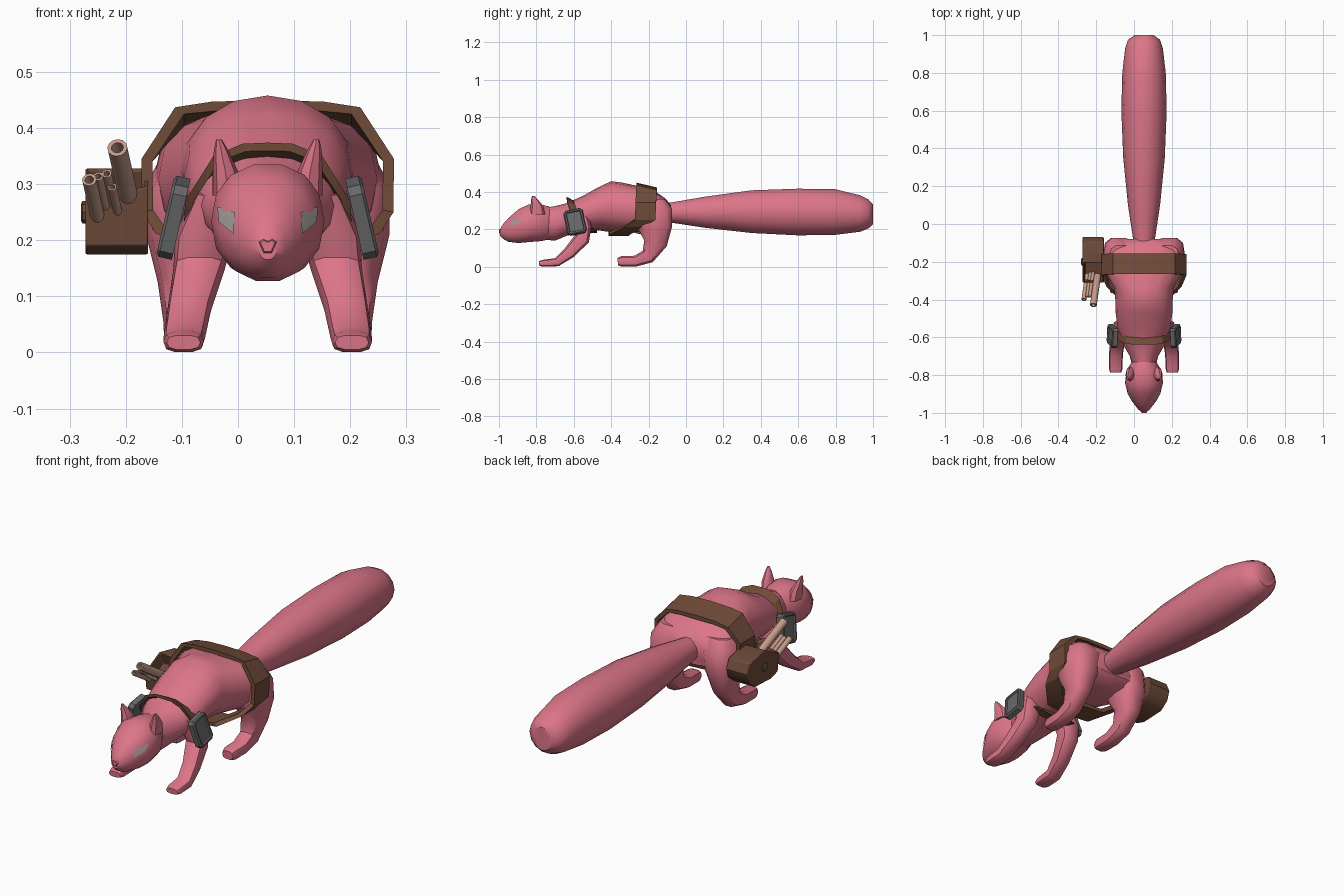
import bpy, bmesh, math
from mathutils import Vector, Matrix
from mathutils.bvhtree import BVHTree

if "Cube" in bpy.data.objects:
    bpy.data.objects.remove(bpy.data.objects["Cube"])

CX = 0.053  # the animal's own centre line; the pouch hangs off one side


def mat(name, r, g, b):
    m = bpy.data.materials.new(name)
    m.diffuse_color = (r, g, b, 1)
    m.use_nodes = True
    m.node_tree.nodes["Principled BSDF"].inputs["Base Color"].default_value = m.diffuse_color
    return m


FUR = mat("fur", 0.72, 0.18, 0.25)
LEATHER = mat("leather", 0.16, 0.07, 0.04)
WOOD = mat("wood", 0.55, 0.32, 0.25)
METAL = mat("metal", 0.14, 0.14, 0.14)
EYE = mat("eye", 0.36, 0.32, 0.32)


def finish(bm, name, material, angle=40):
    bmesh.ops.recalc_face_normals(bm, faces=bm.faces)
    me = bpy.data.meshes.new(name)
    bm.to_mesh(me)
    bm.free()
    ob = bpy.data.objects.new(name, me)
    bpy.context.collection.objects.link(ob)
    me.materials.append(material)
    bpy.ops.object.select_all(action='DESELECT')
    ob.select_set(True)
    bpy.context.view_layer.objects.active = ob
    bpy.ops.object.shade_smooth_by_angle(angle=math.radians(angle))
    return ob


def loft(name, rings, material, closed=False, angle=40):
    """Skin a list of equal-length point rings; closed joins last to first."""
    bm = bmesh.new()
    vs = [[bm.verts.new(p) for p in r] for r in rings]
    n = len(vs[0])
    pairs = list(zip(vs, vs[1:])) + ([(vs[-1], vs[0])] if closed else [])
    for a, b in pairs:
        for i in range(n):
            j = (i + 1) % n
            bm.faces.new((a[i], a[j], b[j], b[i]))
    if not closed:
        bm.faces.new(vs[0])
        bm.faces.new(vs[-1])
    return finish(bm, name, material, angle)


def oval(c, u, v, n=14, e=2.0):
    """Superellipse ring with half-axes u and v."""
    pts = []
    for i in range(n):
        a = 2 * math.pi * i / n
        ca, sa = math.cos(a), math.sin(a)
        pts.append(c + u * math.copysign(abs(ca) ** (2 / e), ca)
                   + v * math.copysign(abs(sa) ** (2 / e), sa))
    return pts


def along_y(name, rows, n=14):
    """rows: y, bottom z, top z, half width, squareness"""
    return loft(name, [oval(Vector((CX, y, (b + t) / 2)), Vector((w, 0, 0)),
                            Vector((0, 0, (t - b) / 2)), n, e)
                       for y, b, t, w, e in rows], FUR)


# Torso, hips and neck
along_y("body", [
    (-.76, .145, .315, .06, 2), (-.70, .14, .325, .075, 2), (-.64, .165, .34, .11, 2),
    (-.55, .19, .38, .14, 2.1), (-.47, .195, .425, .15, 2.1), (-.40, .185, .458, .152, 2.1),
    (-.34, .18, .45, .158, 2.2), (-.27, .185, .435, .195, 2.5), (-.18, .19, .415, .205, 2.6),
    (-.11, .20, .365, .195, 2.5), (-.08, .23, .33, .15, 2.4)], 16)

# Tail
along_y("tail", [
    (-.13, .24, .34, .05, 2), (-.08, .235, .345, .058, 2), (.1, .207, .377, .085, 2),
    (.35, .178, .412, .11, 2), (.6, .165, .421, .12, 2), (.8, .168, .418, .115, 2),
    (.93, .185, .385, .1, 2), (.975, .203, .363, .085, 2), (1.0, .225, .335, .05, 2)])

# Head
head = along_y("head", [
    (-.73, .145, .325, .065, 2), (-.775, .135, .335, .092, 2.1), (-.84, .13, .337, .101, 2.2),
    (-.895, .125, .31, .087, 2.1), (-.95, .132, .262, .055, 2), (-.98, .15, .228, .032, 2),
    (-.994, .165, .2, .016, 2)])

# Nose
nose = [(-.016, .197), (-.008, .202), (0, .198), (.008, .202), (.016, .197), (.007, .177), (-.007, .177)]
loft("nose", [[Vector((CX + x * k, y, .19 + (z - .19) * k)) for x, z in nose]
              for y, k in ((-.965, 1), (-.994, 1), (-1.0, .8))], FUR, angle=30)

tree = BVHTree.FromObject(head, bpy.context.evaluated_depsgraph_get())


def leg(name, s, rows):
    """rows: x offset, y, z, half thickness, half width; rings stay square to the path"""
    rings = []
    for i, (x, y, z, t, w) in enumerate(rows):
        a, b = rows[max(i - 1, 0)], rows[min(i + 1, len(rows) - 1)]
        d = Vector((0, b[1] - a[1], b[2] - a[2])).normalized()
        rings.append(oval(Vector((CX + s * x, y, z)), Vector((w, 0, 0)),
                          Vector((0, -d.z, d.y)) * t, 10, 2.8))
    loft(name, rings, FUR)


for s, side in ((1, "left"), (-1, "right")):
    leg("front_leg_" + side, s, [
        (.09, -.575, .29, .05, .04), (.113, -.555, .21, .052, .052), (.122, -.557, .15, .044, .046),
        (.14, -.625, .075, .034, .039), (.149, -.69, .025, .024, .037), (.15, -.765, .019, .019, .036),
        (.15, -.785, .018, .013, .03)])
    leg("hind_leg_" + side, s, [
        (.115, -.18, .36, .07, .07), (.13, -.178, .30, .108, .086), (.143, -.165, .21, .095, .074),
        (.148, -.163, .125, .064, .048), (.148, -.205, .055, .042, .038), (.148, -.27, .031, .03, .037),
        (.148, -.345, .029, .029, .035), (.148, -.365, .028, .02, .028)])

    # Ears
    loft("ear_" + side, [oval(Vector((CX + s * x, y, z)), Vector((w, 0, 0)), Vector((0, d, 0)), 8)
                         for x, y, z, w, d in ((.07, -.795, .28, .028, .042), (.076, -.797, .325, .022, .034),
                                               (.083, -.81, .36, .013, .018), (.087, -.817, .38, .005, .006))], FUR)

    # Eye patches laid on the head surface
    bm = bmesh.new()
    outline = [(.056, .248), (.086, .259), (.084, .232), (.058, .211), (.071, .238)]
    vs = []
    for x, z in outline:
        hit, nor, _, _ = tree.ray_cast(Vector((CX + s * x, -2, z)), Vector((0, 1, 0)))
        vs.append(bm.verts.new(hit + nor * .004))
    for i in range(4):
        bm.faces.new((vs[i], vs[(i + 1) % 4], vs[4]))
    finish(bm, "eye_" + side, EYE)

    # Shoulder plates with a raised rim
    bm = bmesh.new()
    bmesh.ops.create_cube(bm, size=1)
    bmesh.ops.scale(bm, vec=(.024, .105, .135), verts=bm.verts)
    bmesh.ops.bevel(bm, geom=[e for e in bm.edges if abs(e.verts[0].co.x - e.verts[1].co.x) > .01],
                    offset=.014, segments=1, affect='EDGES')
    bm.normal_update()
    face = max(bm.faces, key=lambda f: f.normal.x)
    bmesh.ops.inset_region(bm, faces=[face], thickness=.006, depth=.005)
    bmesh.ops.inset_region(bm, faces=[face], thickness=.008)
    bmesh.ops.inset_region(bm, faces=[face], thickness=.003, depth=-.007)
    bm.transform(Matrix.Translation((.166, -.593, .24)) @ Matrix.Rotation(math.radians(-13), 4, 'Y')
                 @ Matrix.Rotation(math.radians(12), 4, 'X'))
    bm.transform(Matrix.Translation((CX, 0, 0)) @ Matrix.Diagonal((s, 1, 1, 1)))
    finish(bm, "shoulder_plate_" + side, METAL, 20)


def strap(name, half, w, zc, slope, thick):
    """Closed band: half path of (x offset, y, z) mirrored, w = half width along y"""
    path = half + [(-x, y, z) for x, y, z in reversed(half[1:-1])]
    rings = []
    for x, y, z in path:
        out = Vector((x, 0, z - zc))
        k = out.normalized() * thick
        c = Vector((CX, y, zc))
        dy = Vector((0, w, 0))
        tilt = Vector((0, 0, -slope if z > zc + .05 else 0))
        rings.append([c + out - dy - tilt, c + out + dy + tilt,
                      c + out - k + dy + tilt, c + out - k - dy - tilt])
    loft(name, rings, LEATHER, closed=True, angle=25)


# Hip belt and chest strap
strap("hip_belt", [(0, -.21, .437), (.1, -.21, .434), (.165, -.21, .424), (.225, -.215, .345),
                   (.224, -.218, .25), (.2, -.275, .213), (.12, -.355, .172), (0, -.36, .165)],
      .055, .3, .013, .02)
strap("chest_strap", [(0, -.615, .362), (.045, -.615, .36), (.097, -.612, .338), (.147, -.585, .27),
                      (.15, -.55, .22), (.09, -.505, .187), (0, -.5, .18)],
      .023, .27, .012, .015)

# Side pouch, open towards front and top
profile = [(-.31, .275), (-.3, .19), (-.25, .175), (-.13, .18), (-.085, .215),
           (-.07, .26), (-.09, .305), (-.2, .328)]
bm = bmesh.new()
a = [bm.verts.new((-.272, y, z)) for y, z in profile]
b = [bm.verts.new((-.16, y, z + (.02 if y < -.3 and z > .25 else 0))) for y, z in profile]
bm.faces.new(a)
bm.faces.new(b)
for i in range(8):
    f = bm.faces.new((a[i], a[(i + 1) % 8], b[(i + 1) % 8], b[i]))
bmesh.ops.recalc_face_normals(bm, faces=bm.faces)
bmesh.ops.inset_region(bm, faces=[f], thickness=.01)
bmesh.ops.inset_region(bm, faces=[f], thickness=.001, depth=-.06)
pouch = finish(bm, "pouch", LEATHER)
bev = pouch.modifiers.new("soft_edges", 'BEVEL')
bev.width = .006
bev.segments = 2
bev.limit_method = 'ANGLE'
bev.angle_limit = math.radians(50)

# Pouch clasp
loft("pouch_clasp", [oval(Vector((x, -.2, .25)), Vector((0, r, 0)), Vector((0, 0, r)), 8)
                     for x, r in ((-.268, .02), (-.277, .02), (-.28, .014))], LEATHER)

# Hollow tubes carried in the pouch
direction = Vector((-.02, -.14, .09)).normalized()
for i, (x, y, z, r) in enumerate([(-.215, -.43, .365, .018), (-.265, -.4, .308, .013), (-.249, -.385, .314, .009),
                                  (-.234, -.385, .319, .009), (-.224, -.37, .295, .008)]):
    tip = Vector((x, y, z))
    u = direction.cross(Vector((0, 0, 1))).normalized()
    v = u.cross(direction)
    loft("tube_%d" % (i + 1), [oval(tip - direction * d, u * r * k, v * r * k, 12)
                               for d, k in ((.19, 1), (0, 1), (0, .6), (.05, .6))], WOOD)
